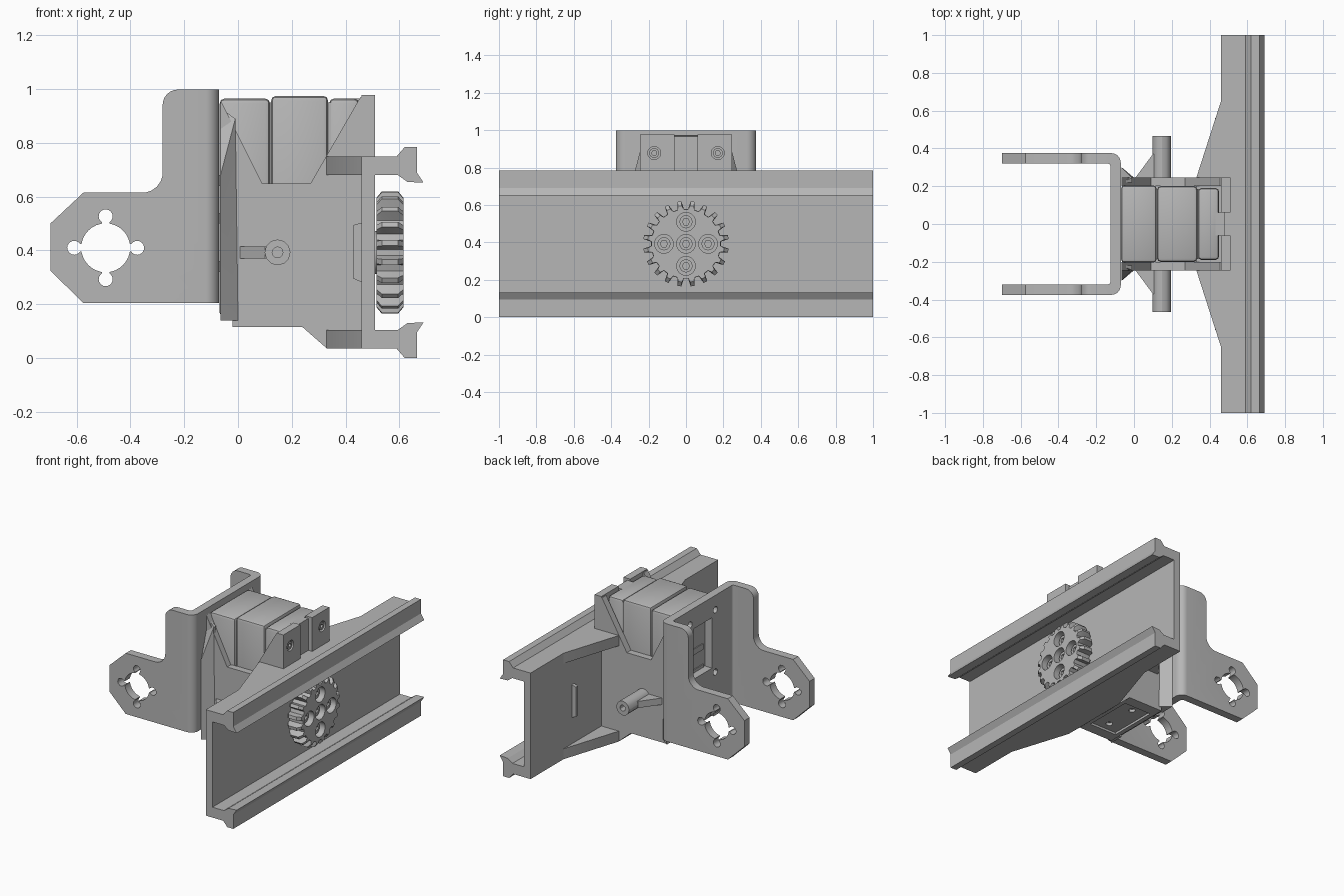
import bpy, bmesh
from math import sin, cos, pi, tan, radians
from mathutils import Vector

old = bpy.data.objects.get("Cube")
if old:
    bpy.data.objects.remove(old, do_unlink=True)

grey = bpy.data.materials.new("plain grey")
grey.use_nodes = True
grey.diffuse_color = (0.47, 0.47, 0.47, 1)
grey.node_tree.nodes["Principled BSDF"].inputs["Base Color"].default_value = (0.47, 0.47, 0.47, 1)
parts = []


def place(axis, p, t):
    """Put a 2D profile point at distance t along the given axis."""
    return {"x": (t, p[0], p[1]), "y": (p[0], t, p[1]), "z": (p[0], p[1], t)}[axis]


def finish(name, bm):
    bmesh.ops.recalc_face_normals(bm, faces=bm.faces)
    mesh = bpy.data.meshes.new(name)
    bm.to_mesh(mesh)
    bm.free()
    mesh.materials.append(grey)
    obj = bpy.data.objects.new(name, mesh)
    bpy.context.collection.objects.link(obj)
    parts.append(obj)
    return obj


def loft(name, axis, sections):
    """Solid through (distance, profile) sections."""
    bm = bmesh.new()
    rings = [[bm.verts.new(place(axis, p, t)) for p in prof] for t, prof in sections]
    n = len(rings[0])
    for a, b in zip(rings, rings[1:]):
        for i in range(n):
            bm.faces.new((a[i], a[(i + 1) % n], b[(i + 1) % n], b[i]))
    bm.faces.new(rings[0])
    bm.faces.new(rings[-1])
    return finish(name, bm)


def prism(name, axis, prof, a, b):
    return loft(name, axis, [(a, prof), (b, prof)])


def box(name, x, y, z):
    return prism(name, "z", [(x[0], y[0]), (x[1], y[0]), (x[1], y[1]), (x[0], y[1])], *z)


def circle(c, r, n=20):
    return [(c[0] + r * cos(2 * pi * i / n), c[1] + r * sin(2 * pi * i / n)) for i in range(n)]


def hull(name, pts):
    bm = bmesh.new()
    for p in pts:
        bm.verts.new(p)
    bmesh.ops.convex_hull(bm, input=bm.verts)
    return finish(name, bm)


def rounded(pts, steps=6):
    """Profile whose points may carry a fillet radius as third value."""
    out = []
    for i, p in enumerate(pts):
        c = Vector(p[:2])
        if len(p) < 3:
            out.append(tuple(c))
            continue
        u = (Vector(pts[i - 1][:2]) - c).normalized()
        v = (Vector(pts[(i + 1) % len(pts)][:2]) - c).normalized()
        half = u.angle(v) / 2
        mid = c + (u + v).normalized() * p[2] / sin(half)
        a, b = c + u * p[2] / tan(half) - mid, c + v * p[2] / tan(half) - mid
        for s in range(steps + 1):
            d = a.lerp(b, s / steps).normalized() * p[2]
            out.append(tuple(mid + d))
    return out


def bake(obj):
    dg = bpy.context.evaluated_depsgraph_get()
    mesh = bpy.data.meshes.new_from_object(obj.evaluated_get(dg))
    obj.modifiers.clear()
    obj.data = mesh


def cut(obj, cutters, mode="DIFFERENCE"):
    for c in cutters:
        m = obj.modifiers.new("cut", "BOOLEAN")
        m.operation, m.object, m.solver = mode, c, "EXACT"
        bake(obj)
        parts.remove(c)
        bpy.data.objects.remove(c, do_unlink=True)


def screw(name, y, z, x0, x1, r):
    """Socket-head screw pointing along x."""
    head = prism(name, "x", circle((y, z), r, 16), x0, x1)
    cut(head, [prism("socket", "x", circle((y, z), r * 0.55, 6), x1 - 0.02, x1 + 0.01)])


# Rail: channel section, lower half mirrored to the upper half
MID = 0.3925
lower = [(0.51, 0.105), (0.595, 0.105), (0.63, 0.13), (0.69, 0.133), (0.665, 0.095),
         (0.665, 0), (0.62, 0), (0.59, 0.035), (0.46, 0.035)]
upper = [(x, 2 * MID - z) for x, z in reversed(lower)]
prism("rail", "y", lower + upper, -1, 1)

# Gussets tying the rail flanges to the housing
wing = [(0.33, -0.245), (0.47, -0.68), (0.47, 0.68), (0.33, 0.245)]
for name, z in (("lower_gusset", 0.035), ("upper_gusset", 0.68)):
    prism(name, "z", wing, z, z + 0.07)

# Housing sides with a notched top, plus everything mirrored about the centre
side = [(-0.065, 0.14), (-0.02, 0.14), (-0.02, 0.115), (0.24, 0.115), (0.33, 0.036),
        (0.47, 0.036), (0.47, 0.97), (0.455, 0.97), (0.27, 0.65), (0.09, 0.65), (-0.065, 0.96)]
for s, tag in ((1, "left"), (-1, "right")):
    prism("housing_side_" + tag, "y", side, s * 0.2, s * 0.245)
    # Flared wedge beside the bracket
    hull("flare_" + tag, [(x, s * y, z) for x, y, z in (
        (-0.065, 0.22, 0.14), (-0.065, 0.3, 0.14), (0, 0.245, 0.14), (0, 0.22, 0.14),
        (-0.065, 0.22, 0.93), (-0.065, 0.3, 0.68), (-0.01, 0.245, 0.89), (-0.01, 0.22, 0.89))])
    # Pivot pin with its bracing fin
    pin = prism("pivot_pin_" + tag, "y", circle((0.147, 0.393), 0.048, 12), s * 0.23, s * 0.465)
    cut(pin, [prism("bore", "y", circle((0.147, 0.393), 0.02, 12), s * 0.38, s * 0.5)])
    prism("pin_fin_" + tag, "z", [(0, s * 0.235), (0.11, s * 0.235), (0.11, s * 0.37), (0.1, s * 0.37)],
          0.37, 0.415)
    # Thin rib on the rear of the rail web
    prism("web_rib_" + tag, "y", [(0.43, 0.295), (0.465, 0.28), (0.465, 0.505), (0.43, 0.495)],
          s * 0.535, s * 0.56)
    # Mounting tab with recessed screw
    tab = box("mount_tab_" + tag, (0.46, 0.51), sorted((s * 0.062, s * 0.245)), (0.74, 0.978))
    cut(tab, [prism("recess", "x", circle((s * 0.17, 0.878), 0.035), 0.485, 0.52)])
    screw("tab_screw_" + tag, s * 0.17, 0.878, 0.48, 0.505, 0.026)

# Housing floor with a recessed panel and two screw holes
floor = prism("housing_floor", "y", [(-0.02, 0.115), (0.24, 0.115), (0.33, 0.036), (0.46, 0.036),
              (0.46, 0.08), (0.34, 0.08), (0.25, 0.16), (-0.02, 0.16)], -0.21, 0.21)
cut(floor, [box("panel", (0.01, 0.215), (-0.17, 0.17), (0.1, 0.13))])
cut(floor, [prism("hole", "z", circle((0.11, y), 0.022, 12), 0.1, 0.15) for y in (-0.11, 0.11)])

# Motor body in three stepped sections separated by grooves
for name, x, w, z in (("motor_rear", (-0.068, 0.119), 0.205, 0.965),
                      ("motor_middle", (0.123, 0.335), 0.2, 0.975),
                      ("motor_front", (0.339, 0.45), 0.19, 0.965)):
    body = box(name, x, (-w, w), (0.15, z))
    bev = body.modifiers.new("bevel", "BEVEL")
    bev.width, bev.segments = 0.018, 2
    bake(body)
box("motor_core", (-0.03, 0.44), (-0.185, 0.185), (0.17, 0.95))
box("motor_nose", (0.43, 0.482), (-0.062, 0.062), (0.6, 0.965))
for z in (0.34, 0.52, 0.66):
    box("motor_back_rib", (-0.074, -0.06), (-0.08, 0.08), (z - 0.02, z + 0.02))

# U bracket: plan section crossed with the side outline
plan = rounded([(-0.7, -0.375), (-0.07, -0.375, 0.05), (-0.07, 0.375, 0.05), (-0.7, 0.375),
                (-0.7, 0.32), (-0.125, 0.32, 0.015), (-0.125, -0.32, 0.015), (-0.7, -0.32)])
outline = rounded([(0, 0.205), (-0.575, 0.205), (-0.698, 0.325), (-0.698, 0.5), (-0.575, 0.615),
                   (-0.28, 0.615, 0.075), (-0.28, 0.998, 0.055), (0, 0.998)])
bracket = prism("u_bracket", "z", plan, 0.1, 1.1)
cut(bracket, [prism("outline", "y", outline, -0.5, 0.5)], "INTERSECT")

# Horn openings in the arms: a round hole with four keyhole lobes
cx, cz = -0.492, 0.41
cut(bracket, [prism("centre", "y", circle((cx, cz), 0.091, 32), -0.5, 0.5)])
for k in range(4):
    dx, dz = round(cos(k * pi / 2)), round(sin(k * pi / 2))
    hx, hz = 0.03 * abs(dx) + 0.014, 0.03 * abs(dz) + 0.014
    mx, mz = cx + 0.08 * dx, cz + 0.08 * dz
    cut(bracket, [box("neck", (mx - hx, mx + hx), (-0.5, 0.5), (mz - hz, mz + hz)),
                  prism("lobe", "y", circle((cx + 0.117 * dx, cz + 0.117 * dz), 0.026, 16), -0.5, 0.5)])

# Window and corner holes in the bracket plate
cut(bracket, [box("window", (-0.2, 0), (-0.1, 0.1), (0.52, 0.86))])
cut(bracket, [prism("hole", "x", circle((y, z), 0.022, 12), -0.2, 0)
              for y in (-0.135, 0.135) for z in (0.48, 0.9)])


# Gear with chamfered teeth
def teeth(tip, root, count=20):
    prof = []
    for i in range(count):
        for f, r in ((-0.3, root), (-0.15, tip), (0.15, tip), (0.3, root)):
            a = 2 * pi * (i + f) / count + radians(9)
            prof.append((r * cos(a), MID + r * sin(a)))
    return prof


gear = loft("gear", "x", [(0.515, teeth(0.205, 0.185)), (0.535, teeth(0.229, 0.187)),
                          (0.595, teeth(0.229, 0.187)), (0.615, teeth(0.205, 0.185))])
seats = [(0, MID)] + [(0.118 * cos(k * pi / 2), MID + 0.118 * sin(k * pi / 2)) for k in range(4)]
cut(gear, [prism("seat", "x", circle(p, 0.05, 24), 0.55, 0.63) for p in seats])
for y, z in seats:
    screw("gear_screw", y, z, 0.545, 0.585, 0.035)
prism("gear_hub", "x", circle((0, MID), 0.08), 0.5, 0.52)

# Smooth the round surfaces, keep hard edges
bpy.ops.object.select_all(action="DESELECT")
for obj in parts:
    obj.select_set(True)
bpy.context.view_layer.objects.active = parts[0]
bpy.ops.object.shade_smooth_by_angle(angle=radians(30))
